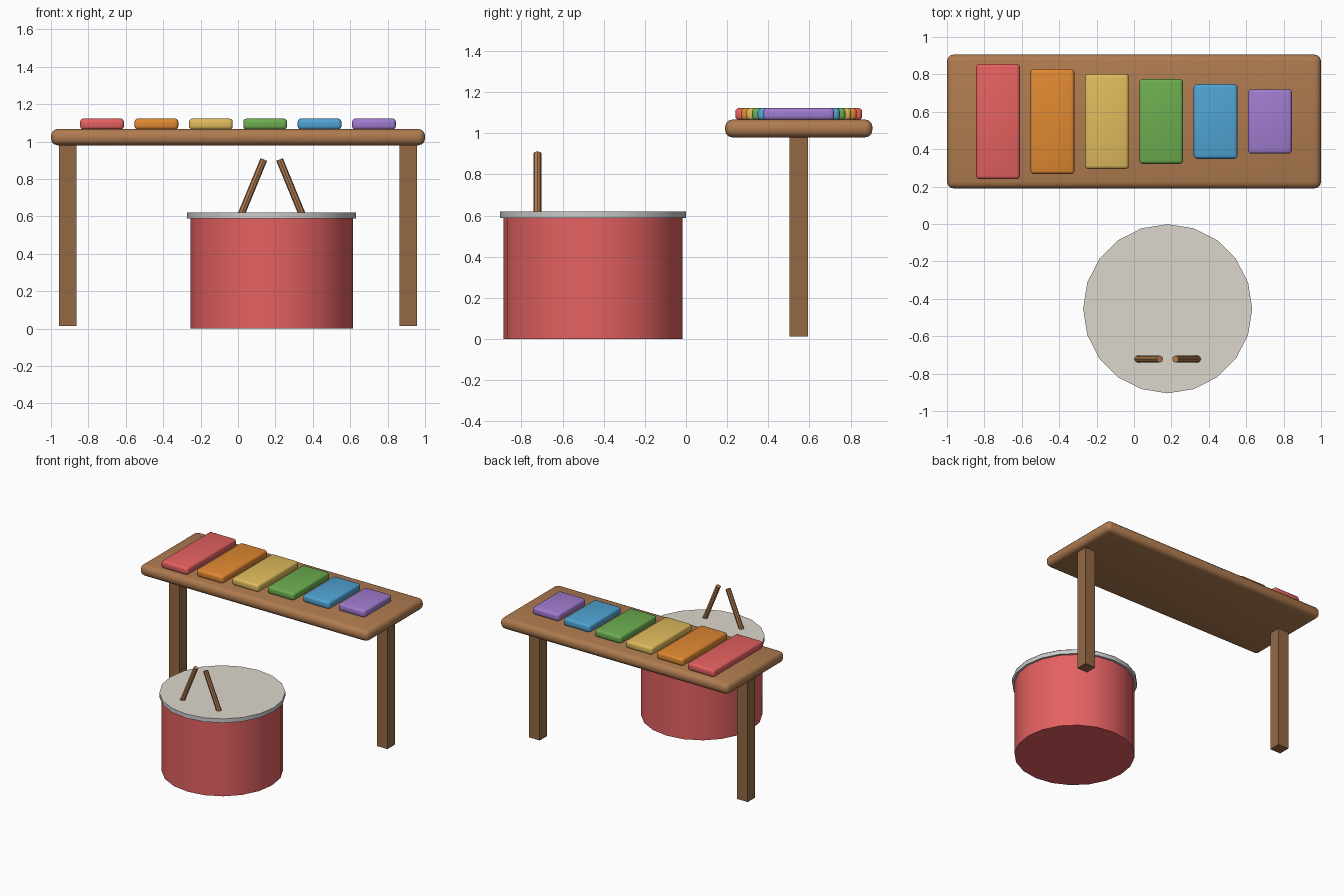
import bpy, bmesh, math
from mathutils import Vector

if "Cube" in bpy.data.objects:
    bpy.data.objects.remove(bpy.data.objects["Cube"])


def material(name, rgb):
    m = bpy.data.materials.new(name)
    m.diffuse_color = (*rgb, 1)
    return m


def add_object(name, bm, mat, smooth=True):
    bmesh.ops.recalc_face_normals(bm, faces=bm.faces)
    me = bpy.data.meshes.new(name)
    bm.to_mesh(me)
    bm.free()
    ob = bpy.data.objects.new(name, me)
    bpy.context.collection.objects.link(ob)
    me.materials.append(mat)
    if smooth:
        bpy.ops.object.select_all(action='DESELECT')
        ob.select_set(True)
        bpy.context.view_layer.objects.active = ob
        bpy.ops.object.shade_smooth_by_angle(angle=math.radians(35))
    return ob


def box(name, lo, hi, mat, bevel=0.0):
    lo, hi = Vector(lo), Vector(hi)
    bm = bmesh.new()
    bmesh.ops.create_cube(bm, size=1)
    bmesh.ops.scale(bm, vec=hi - lo, verts=bm.verts)
    bmesh.ops.translate(bm, vec=(lo + hi) / 2, verts=bm.verts)
    if bevel:
        bmesh.ops.bevel(bm, geom=bm.edges[:], offset=bevel, segments=3,
                        profile=0.5, affect='EDGES')
    return add_object(name, bm, mat, smooth=bevel > 0)


def rod(name, start, end, radius, sides, mat):
    start, end = Vector(start), Vector(end)
    d = end - start
    bm = bmesh.new()
    bmesh.ops.create_cone(bm, cap_ends=True, segments=sides, radius1=radius,
                          radius2=radius, depth=d.length)
    if d.x:
        bmesh.ops.transform(bm, matrix=d.to_track_quat('Z', 'Y').to_matrix().to_4x4(),
                            verts=bm.verts)
    bmesh.ops.translate(bm, vec=(start + end) / 2, verts=bm.verts)
    return add_object(name, bm, mat)


wood = material("wood", (0.43, 0.20, 0.08))
dark_wood = material("dark_wood", (0.30, 0.14, 0.06))
red = material("red", (0.78, 0.12, 0.12))
metal = material("rim_grey", (0.55, 0.57, 0.54))
skin = material("drum_skin", (0.72, 0.68, 0.61))

# Table top and its two legs
YC = 0.548
box("table_top", (-1, 0.19, 0.98), (1, 0.906, 1.067), wood, 0.036)
for side, x in (("left", -0.91), ("right", 0.91)):
    box(side + "_leg", (x - 0.046, YC - 0.046, 0.013), (x + 0.046, YC + 0.046, 0.99), dark_wood)

# Coloured tone bars, shortening to the right
bars = [("red", red.diffuse_color[:3]), ("orange", (0.75, 0.25, 0.03)),
        ("yellow", (0.75, 0.50, 0.11)), ("green", (0.15, 0.42, 0.08)),
        ("blue", (0.08, 0.37, 0.65)), ("purple", (0.35, 0.20, 0.62))]
for i, (colour, rgb) in enumerate(bars):
    mat = red if i == 0 else material(colour, rgb)
    x = -0.727 + 0.2908 * i
    half = (0.617 - 0.0545 * i) / 2
    box(colour + "_bar", (x - 0.117, YC - half, 1.064), (x + 0.117, YC + half, 1.123), mat, 0.018)

# Drum: body, rim and skin
DX, DY = 0.18, -0.453
rod("drum_body", (DX, DY, 0), (DX, DY, 0.6), 0.435, 20, red)
rod("drum_rim", (DX, DY, 0.588), (DX, DY, 0.62), 0.452, 20, metal)
bm = bmesh.new()
bmesh.ops.create_circle(bm, cap_ends=True, segments=20, radius=0.451)
bmesh.ops.translate(bm, vec=(DX, DY, 0.623), verts=bm.verts)
add_object("drum_skin", bm, skin, smooth=False)

# Pair of leaning drumsticks
for side, s in (("left", -1), ("right", 1)):
    rod(side + "_drumstick", (DX + s * 0.165, -0.722, 0.605),
        (DX + s * 0.042, -0.722, 0.904), 0.019, 8, wood)

for m in bpy.data.materials:
    if m.users and not m.is_grease_pencil:
        m.use_nodes = True
        m.node_tree.nodes["Principled BSDF"].inputs["Base Color"].default_value = m.diffuse_color
